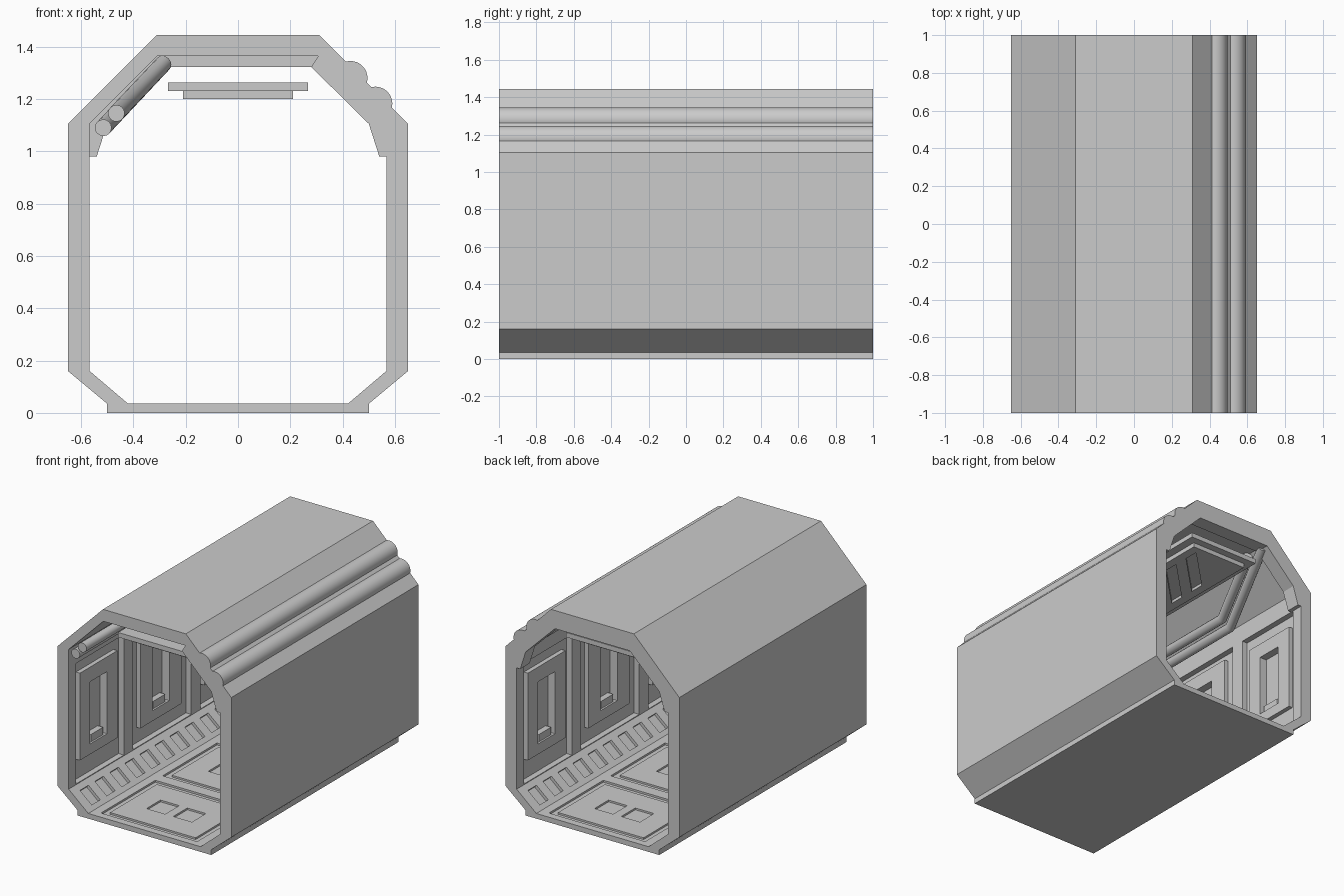
import bpy, bmesh, math
from mathutils import Vector

if "Cube" in bpy.data.objects:
    bpy.data.objects.remove(bpy.data.objects["Cube"], do_unlink=True)

grey = bpy.data.materials.new("plain_grey")
grey.use_nodes = True
grey.diffuse_color = (0.6, 0.6, 0.6, 1)
grey.node_tree.nodes["Principled BSDF"].inputs["Base Color"].default_value = (0.6, 0.6, 0.6, 1)


def add_object(name, bm):
    bmesh.ops.recalc_face_normals(bm, faces=bm.faces)
    mesh = bpy.data.meshes.new(name)
    bm.to_mesh(mesh)
    bm.free()
    mesh.materials.append(grey)
    obj = bpy.data.objects.new(name, mesh)
    bpy.context.collection.objects.link(obj)
    return obj


def add_prism(bm, points, low, high, axis="y"):
    """Extrude a flat outline along y (xz outline) or z (xy outline)."""
    def place(a, b, h):
        return (a, h, b) if axis == "y" else (a, b, h)
    ends = [[bm.verts.new(place(a, b, h)) for a, b in points] for h in (low, high)]
    bm.faces.new(ends[0])
    bm.faces.new(ends[1][::-1])
    n = len(points)
    for i in range(n):
        j = (i + 1) % n
        bm.faces.new((ends[0][i], ends[0][j], ends[1][j], ends[1][i]))


def add_box(bm, x, y, z):
    outline = [(x[0], z[0]), (x[1], z[0]), (x[1], z[1]), (x[0], z[1])]
    add_prism(bm, outline, y[0], y[1])


def cut(obj, cutter_bm):
    """Subtract the cutter solids and bake the result."""
    cutter = add_object("cutter", cutter_bm)
    cutter.hide_render = True
    mod = obj.modifiers.new("cut", "BOOLEAN")
    mod.operation, mod.solver, mod.object = "DIFFERENCE", "EXACT", cutter
    bpy.context.view_layer.update()
    graph = bpy.context.evaluated_depsgraph_get()
    baked = bpy.data.meshes.new_from_object(obj.evaluated_get(graph))
    obj.modifiers.clear()
    obj.data = baked
    bpy.data.objects.remove(cutter, do_unlink=True)


def mirrored(points):
    return points + [(-x, z) for x, z in reversed(points)]


def span(centre, half):
    return (centre - half, centre + half)


# Tunnel shell: open at the bottom, where the floor closes it
outer = [(0.5, 0.035), (0.65, 0.16), (0.65, 1.105), (0.31, 1.445)]
inner = [(0.42, 0.035), (0.567, 0.16), (0.567, 1.105), (0.307, 1.365)]
bm = bmesh.new()
add_prism(bm, mirrored(outer) + mirrored(inner)[::-1], -1, 1)
shell = add_object("tunnel_shell", bm)

# Wall bays: (centre, bay half length, panel half width, panel bottom, panel top)
bays = [(-0.665, 0.255, 0.2, 0.3, 0.89),
        (0, 0.31, 0.22, 0.27, 0.93),
        (0.665, 0.255, 0.2, 0.3, 0.89)]
bay_cut, slot_cut = bmesh.new(), bmesh.new()
for side in (-1, 1):
    for y, half, width, low, high in bays:
        add_box(bay_cut, (side * 0.53, side * 0.607), span(y, half), (0.165, 0.98))
        add_box(slot_cut, (side * 0.59, side * 0.63), span(y, 0.09), (low + 0.07, high - 0.1))
cut(shell, bay_cut)
cut(shell, slot_cut)

# Paired notches along the sloping lower walls
along = Vector((0.147, 0.125)).normalized()
inward = Vector((-along.y, along.x))
foot = Vector(inner[0])
corners = [foot + along * s + inward * d
           for s, d in ((0.035, -0.02), (0.15, -0.02), (0.15, 0.03), (0.035, 0.03))]
notches = bmesh.new()
for side in (-1, 1):
    for pair in range(6):
        for offset in (-0.08, 0.08):
            y = -0.8 + pair * 0.32 + offset
            add_prism(notches, [(side * p.x, p.y) for p in corners], y - 0.045, y + 0.045)
cut(shell, notches)

# Raised wall panels: frame bars around a tall slot, with a sill block
for side, label in ((1, "left"), (-1, "right")):
    for i, (y, half, width, low, high) in enumerate(bays):
        bm = bmesh.new()
        depth = (side * 0.577, side * 0.609)
        for end in (-1, 1):
            add_box(bm, depth, sorted((y + end * 0.09, y + end * width)), (low, high))
        add_box(bm, depth, span(y, 0.09), (high - 0.1, high))
        add_box(bm, depth, span(y, 0.09), (low, low + 0.07))
        add_box(bm, (side * 0.59, side * 0.632), span(y, 0.065), (low + 0.07, low + 0.12))
        add_object(f"{label}_wall_panel_{i + 1}", bm)

# Floor slab with three framed recesses
bm = bmesh.new()
add_box(bm, (-0.5, 0.5), (-1, 1), (0, 0.035))
floor = add_object("floor", bm)
recesses = bmesh.new()
for y in (-0.66, 0, 0.66):
    add_box(recesses, (-0.36, 0.36), span(y, 0.29), (0.022, 0.06))
cut(floor, recesses)

# Floor plates, each with two square pits
for i, y in enumerate((-0.66, 0, 0.66)):
    bm = bmesh.new()
    add_box(bm, (-0.32, 0.32), span(y, 0.25), (0.02, 0.034))
    plate = add_object(f"floor_plate_{i + 1}", bm)
    pits = bmesh.new()
    for x in (-0.1, 0.1):
        add_box(pits, span(x, 0.07), span(y, 0.075), (0.01, 0.06))
    cut(plate, pits)

# Arch rib at the back and its half at the front
rib_in = [(0.54, 0.98), (0.5, 1.105), (0.28, 1.322)]
rib_out = [(0.57, 0.98), (0.57, 1.107), (0.309, 1.367)]
bm = bmesh.new()
add_prism(bm, mirrored(rib_in) + mirrored(rib_out)[::-1], 0.9, 1)
add_object("back_arch_rib", bm)
bm = bmesh.new()
add_prism(bm, rib_in + rib_out[::-1], -1, -0.9)
add_object("front_shoulder_rib", bm)

# Hanging ceiling panel with slanted slots in its lower plate
bm = bmesh.new()
add_box(bm, (-0.267, 0.267), (-0.9, 0.9), (1.23, 1.262))
add_object("ceiling_panel", bm)
bm = bmesh.new()
add_box(bm, (-0.21, 0.21), (-0.85, 0.85), (1.2, 1.23))
lower = add_object("ceiling_panel_lower_plate", bm)
slots = bmesh.new()
for i in range(-3, 4):
    y = i * 0.2
    outline = [(-0.15, y - 0.2), (0.15, y + 0.1), (0.15, y + 0.2), (-0.15, y - 0.1)]
    add_prism(slots, outline, 1.18, 1.22, axis="z")
cut(lower, slots)

# Outer pipes along the left shoulder
for i, (x, z) in enumerate(((0.43, 1.28), (0.525, 1.182))):
    bpy.ops.mesh.primitive_cylinder_add(vertices=32, radius=0.065, depth=2,
                                        location=(x, 0, z), rotation=(math.pi / 2, 0, 0))
    pipe = bpy.context.object
    pipe.name = f"outer_pipe_{i + 1}"
    pipe.data.materials.append(grey)
    bpy.ops.object.shade_smooth_by_angle()

# Inner pipes: run along the right shoulder, then climb to the ceiling
routes = [[(-0.515, -1, 1.09), (-0.515, 0.35, 1.09), (-0.285, 0.95, 1.335)],
          [(-0.465, -1, 1.145), (-0.465, 0.33, 1.145), (-0.285, 0.8, 1.335)]]
for i, route in enumerate(routes):
    curve = bpy.data.curves.new("pipe_path", "CURVE")
    curve.dimensions = "3D"
    curve.bevel_depth, curve.bevel_resolution = 0.032, 6
    curve.use_fill_caps = True
    spline = curve.splines.new("POLY")
    spline.points.add(len(route) - 1)
    for point, co in zip(spline.points, route):
        point.co = (*co, 1)
    curve.materials.append(grey)
    pipe = bpy.data.objects.new(f"inner_pipe_{i + 1}", curve)
    bpy.context.collection.objects.link(pipe)
    bpy.ops.object.select_all(action="DESELECT")
    pipe.select_set(True)
    bpy.context.view_layer.objects.active = pipe
    bpy.ops.object.convert(target="MESH")
    bpy.ops.object.shade_smooth_by_angle()
